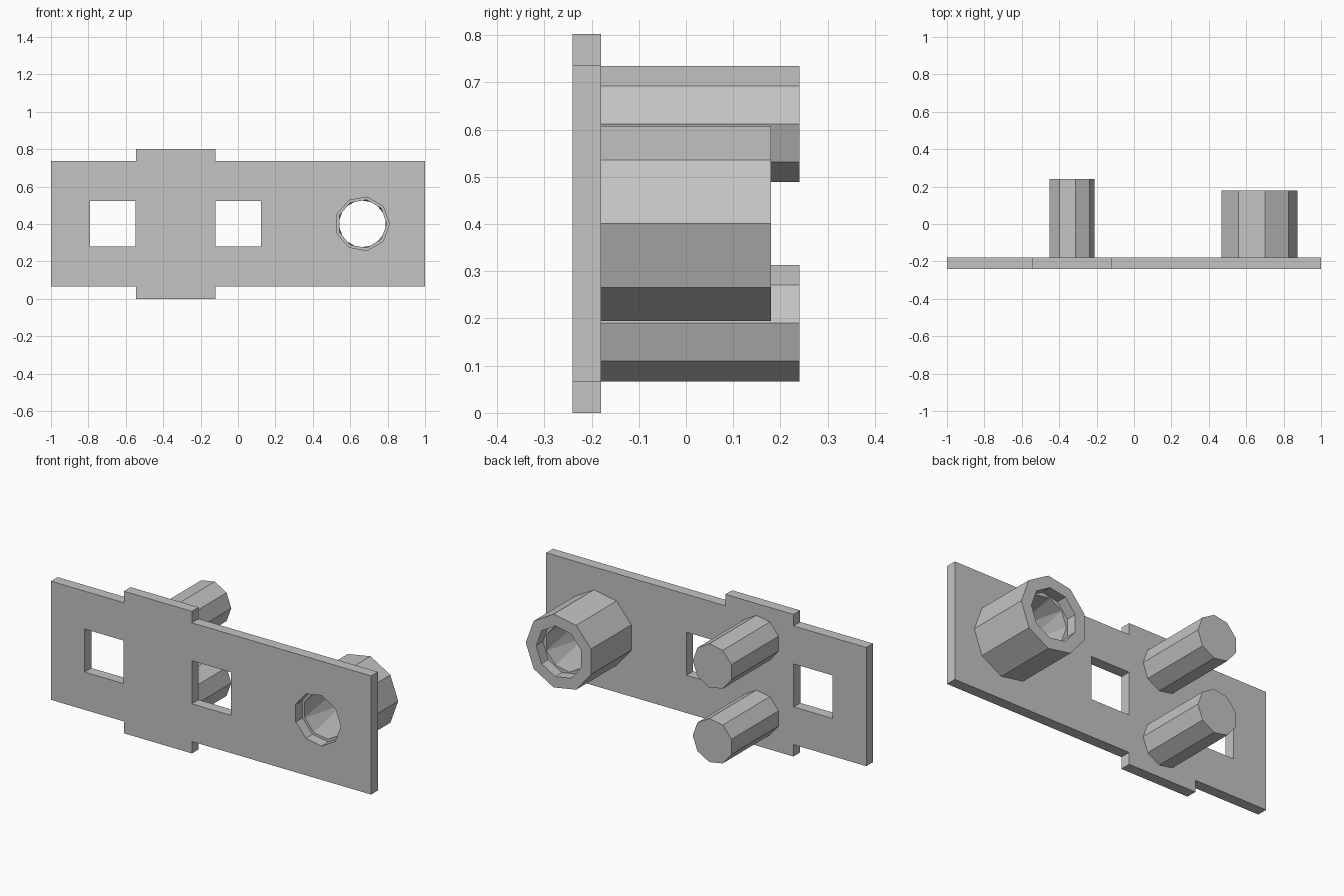
import bpy, bmesh, math
from mathutils import Vector

cube = bpy.data.objects.get("Cube")
if cube:
    bpy.data.objects.remove(cube, do_unlink=True)

SIDES = 9
STEP = 2 * math.pi / SIDES
FRONT, PLATE_BACK = -0.24, -0.18

grey = bpy.data.materials.new("light grey")
grey.use_nodes = True
grey.diffuse_color = (0.55, 0.55, 0.55, 1)
grey.node_tree.nodes["Principled BSDF"].inputs["Base Color"].default_value = grey.diffuse_color


def make_object(name, bm):
    bmesh.ops.recalc_face_normals(bm, faces=bm.faces[:])
    mesh = bpy.data.meshes.new(name)
    bm.to_mesh(mesh)
    bm.free()
    mesh.materials.append(grey)
    obj = bpy.data.objects.new(name, mesh)
    bpy.context.collection.objects.link(obj)
    return obj


def extrude_profile(name, points, y0, y1):
    """Extrude an (x, z) outline along y."""
    bm = bmesh.new()
    face = bm.faces.new([bm.verts.new((x, y0, z)) for x, z in points])
    geom = bmesh.ops.extrude_face_region(bm, geom=[face])["geom"]
    verts = [v for v in geom if isinstance(v, bmesh.types.BMVert)]
    bmesh.ops.translate(bm, verts=verts, vec=Vector((0, y1 - y0, 0)))
    return make_object(name, bm)


def ring(cx, cz, r, turn=0.0):
    return [(cx + r * math.cos(i * STEP + turn), cz + r * math.sin(i * STEP + turn))
            for i in range(SIDES)]


def rect(x0, x1, z0, z1):
    return [(x0, z0), (x1, z0), (x1, z1), (x0, z1)]


def twisted_bore(name, cx, cz, r, y0, y1):
    """Two end rings half a step apart, joined by triangles."""
    bm = bmesh.new()
    for y, turn in ((y0, 0), (y1, STEP / 2)):
        for x, z in ring(cx, cz, r, turn):
            bm.verts.new((x, y, z))
    bmesh.ops.convex_hull(bm, input=bm.verts[:])
    return make_object(name, bm)


def cut(obj, cutters):
    for cutter in cutters:
        cutter.hide_render = True
        mod = obj.modifiers.new("cut", "BOOLEAN")
        mod.operation = "DIFFERENCE"
        mod.solver = "EXACT"
        mod.object = cutter
    graph = bpy.context.evaluated_depsgraph_get()
    mesh = bpy.data.meshes.new_from_object(obj.evaluated_get(graph))
    obj.modifiers.clear()
    obj.data = mesh
    for cutter in cutters:
        bpy.data.objects.remove(cutter, do_unlink=True)


# Plate with a taller section, two square windows and a round opening
LOW, HIGH, TAB_L, TAB_R, TOP = 0.067, 0.737, -0.545, -0.12, 0.802
outline = [(-1, LOW), (TAB_L, LOW), (TAB_L, 0), (TAB_R, 0), (TAB_R, LOW), (1, LOW),
           (1, HIGH), (TAB_R, HIGH), (TAB_R, TOP), (TAB_L, TOP), (TAB_L, HIGH), (-1, HIGH)]
CX, CZ = 0.665, 0.401
plate = extrude_profile("plate", outline, FRONT, PLATE_BACK)
windows = [extrude_profile("window_cutter", rect(x, x + 0.243, 0.28, 0.523), -0.4, 0)
           for x in (-0.79, TAB_R)]
opening = extrude_profile("opening_cutter", ring(CX, CZ, 0.145), -0.4, 0)
cut(plate, windows + [opening])

# Hollow boss behind the opening, with a recessed rim at its back
boss = extrude_profile("boss", ring(CX, CZ, 0.21), PLATE_BACK, 0.18)
cut(boss, [twisted_bore("bore_cutter", CX, CZ, 0.13, PLATE_BACK - 0.01, 0.13),
           extrude_profile("rim_cutter", ring(CX, CZ, 0.145), 0.12, 0.3)])

# Two solid pegs, one above the other
for name, z in (("lower_peg", 0.19), ("upper_peg", 0.612)):
    extrude_profile(name, ring(-0.335, z, 0.125), PLATE_BACK, 0.24)
